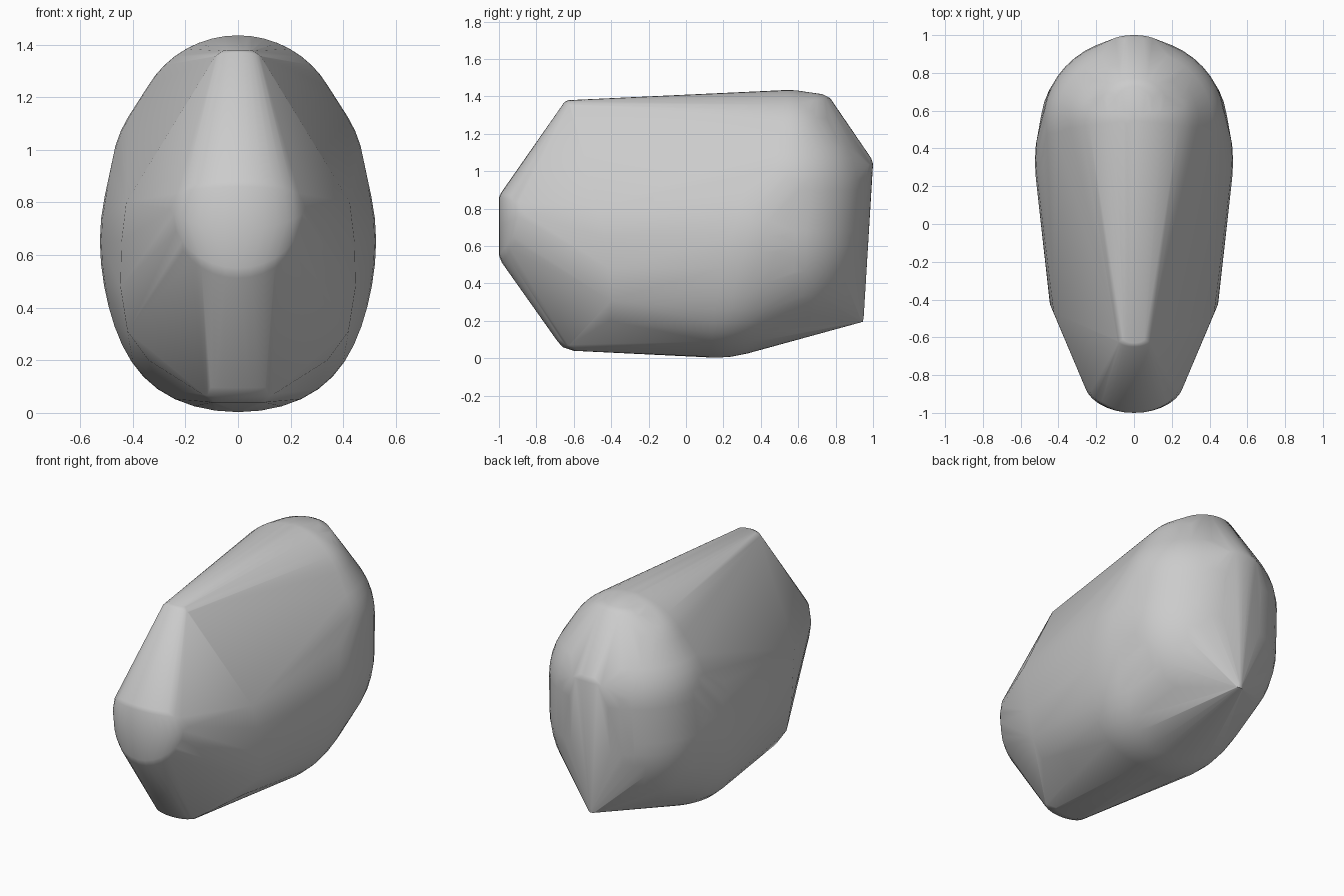
import bpy, bmesh, math
from mathutils import Vector

cube = bpy.data.objects.get("Cube")
if cube:
    bpy.data.objects.remove(cube, do_unlink=True)

points = []


def ellipsoid(center, radii, lean=0.0, belly=0.0, segs=44, rings=24):
    """Rounded mass; lean shears it backward, belly widens its lower half."""
    for i in range(rings + 1):
        a = math.pi * i / rings
        h, r = math.cos(a), math.sin(a)
        wide = 1 + belly * max(0, -h) ** 3
        for j in range(segs):
            t = math.tau * j / segs
            local = Vector((radii[0] * r * math.cos(t) * wide,
                            radii[1] * r * math.sin(t) + lean * h,
                            radii[2] * h))
            points.append(Vector(center) + local)


def arc(half_width, y_side, z_side, y_mid, z_mid, steps=16):
    """Half-ellipse sweeping from one side through the middle to the other."""
    for i in range(steps + 1):
        a = math.pi * (i / steps - .5)
        c = math.cos(a)
        points.append(Vector((half_width * math.sin(a),
                              y_side + (y_mid - y_side) * c,
                              z_side + (z_mid - z_side) * c)))


def mirrored(*corners):
    for x, y, z in corners:
        points.extend([Vector((x, y, z)), Vector((-x, y, z))])


# Main rounded body, upper swelling, broad rear and lower rear
ellipsoid((0, .33, .653), (.525, .62, .65), lean=.17, belly=.25)
ellipsoid((0, .55, 1.05), (.395, .34, .385))
ellipsoid((0, .54, .9), (.482, .447, .45))
ellipsoid((0, .52, .68), (.495, .45, .57))

# Blunt nose: lower rim, middle and upper rim
arc(.25, -.815, .745, -.985, .512)
arc(.255, -.83, .78, -1, .55)
arc(.265, -.83, .79, -1, .70)
arc(.25, -.83, .82, -1, .86)
arc(.24, -.82, .84, -.99, .883)
# Rounded upper front tip
arc(.09, -.61, 1.35, -.65, 1.37)
arc(.06, -.60, 1.375, -.63, 1.38)
# Rounded lower front keel
arc(.125, -.64, .10, -.69, .095)
arc(.14, -.61, .075, -.66, .06)
arc(.10, -.57, .04, -.60, .04)
# Front shoulders
mirrored((.425, -.47, .80), (.443, -.43, .65), (.447, -.41, .48),
         (.42, -.40, .31), (.34, -.41, .20))
# Crown, rear peak and tail corner
arc(.18, .62, 1.375, .77, 1.392)
arc(.12, .58, 1.405, .73, 1.412)
arc(.14, .95, 1.03, 1, 1.04)
arc(.07, .96, 1.07, .99, 1.07)
arc(.03, .92, .20, .945, .195)
arc(.02, .94, .22, .95, .22)

# Stretch one skin over all the masses
bm = bmesh.new()
for p in points:
    bm.verts.new(p)
bmesh.ops.remove_doubles(bm, verts=bm.verts, dist=.002)
bmesh.ops.convex_hull(bm, input=bm.verts)
hull_verts = {v for f in bm.faces for v in f.verts}
bmesh.ops.delete(bm, geom=[v for v in bm.verts if v not in hull_verts], context='VERTS')
bmesh.ops.recalc_face_normals(bm, faces=bm.faces)
mesh = bpy.data.meshes.new("rounded_body")
bm.to_mesh(mesh)
bm.free()

body = bpy.data.objects.new("rounded_body", mesh)
bpy.context.collection.objects.link(body)

grey = bpy.data.materials.new("light grey")
grey.use_nodes = True
color = (.6, .6, .6, 1)
grey.diffuse_color = color
grey.node_tree.nodes["Principled BSDF"].inputs["Base Color"].default_value = color
mesh.materials.append(grey)

bpy.ops.object.select_all(action='DESELECT')
body.select_set(True)
bpy.context.view_layer.objects.active = body
bpy.ops.object.shade_smooth_by_angle(angle=math.radians(40))
